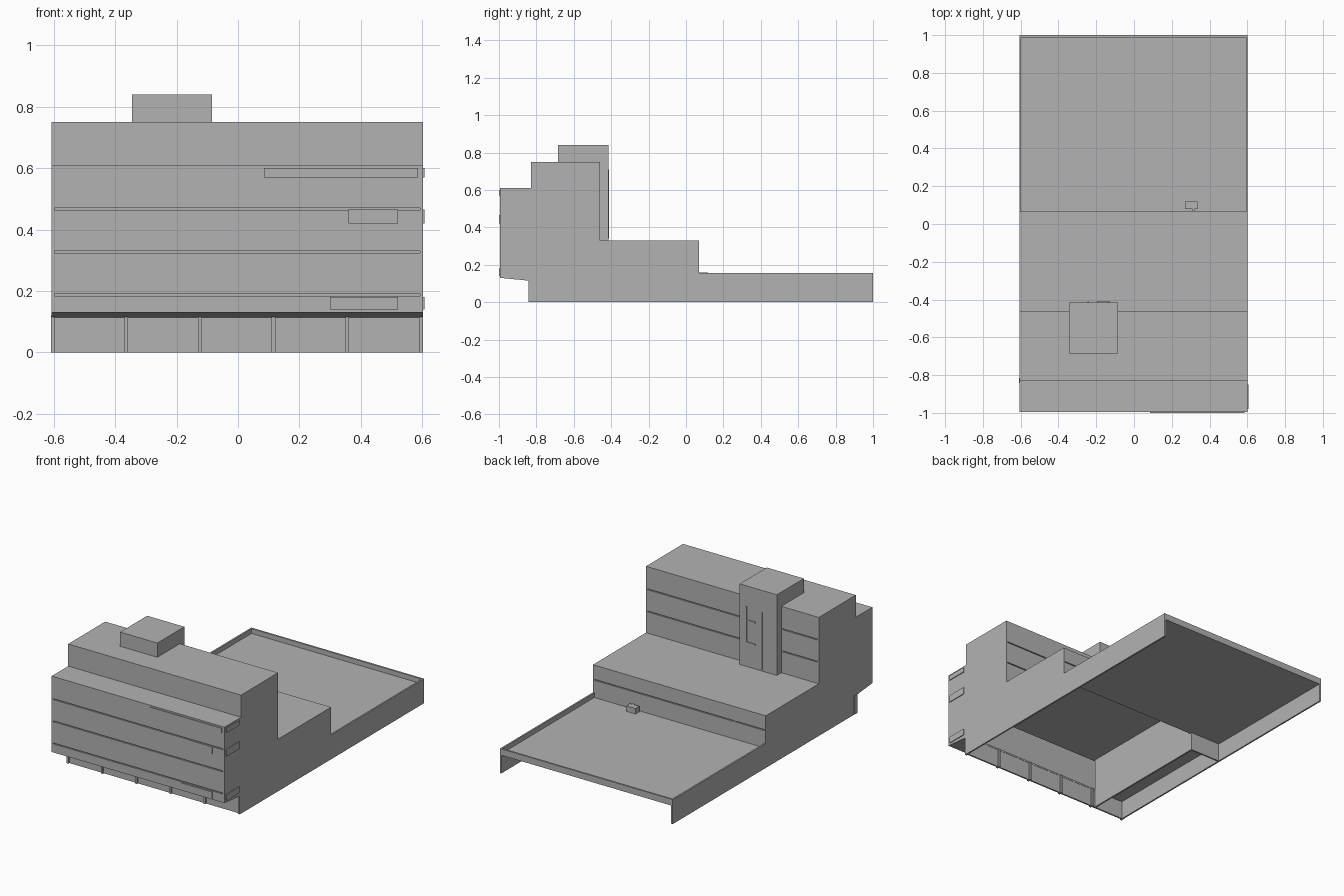
import bpy
import bmesh

cube = bpy.data.objects.get("Cube")
if cube:
    bpy.data.objects.remove(cube, do_unlink=True)

GREY = (0.45, 0.45, 0.45, 1)
grey = bpy.data.materials.new("plain_grey")
grey.use_nodes = True
grey.diffuse_color = GREY
for node in grey.node_tree.nodes:
    if node.type == 'BSDF_PRINCIPLED':
        node.inputs["Base Color"].default_value = GREY

LEFT, RIGHT = 0.602, -0.607   # outer faces of the side walls
FRONT, BACK = -0.995, 1.0
TOWER_BACK, PODIUM_BACK = -0.46, 0.07
SKIN = 0.01


def prism(name, outline, x0, x1):
    """Extrude a y-z outline from x0 to x1."""
    bm = bmesh.new()
    face = bm.faces.new([bm.verts.new((x0, y, z)) for y, z in outline])
    grown = bmesh.ops.extrude_face_region(bm, geom=[face])
    verts = [g for g in grown["geom"] if isinstance(g, bmesh.types.BMVert)]
    bmesh.ops.translate(bm, verts=verts, vec=(x1 - x0, 0, 0))
    bmesh.ops.recalc_face_normals(bm, faces=bm.faces)
    mesh = bpy.data.meshes.new(name)
    bm.to_mesh(mesh)
    bm.free()
    mesh.materials.append(grey)
    obj = bpy.data.objects.new(name, mesh)
    bpy.context.collection.objects.link(obj)
    return obj


def box(name, x, y, z):
    outline = [(y[0], z[0]), (y[1], z[0]), (y[1], z[1]), (y[0], z[1])]
    return prism(name, outline, x[0], x[1])


# Stepped side walls, standing on the ground
side = [(-0.84, 0), (BACK, 0), (BACK, 0.155), (PODIUM_BACK, 0.155),
        (PODIUM_BACK, 0.33), (TOWER_BACK, 0.33), (TOWER_BACK, 0.75),
        (-0.83, 0.75), (-0.83, 0.61), (FRONT, 0.61), (FRONT, 0.13), (-0.84, 0.115)]
prism("left_side_wall", side, LEFT - SKIN, LEFT)
prism("right_side_wall", side, RIGHT, RIGHT + SKIN)
inner = (RIGHT + SKIN, LEFT - SKIN)

# Roofs
box("tower_roof", inner, (-0.83, TOWER_BACK), (0.75 - SKIN, 0.75))
box("terrace_roof", inner, (FRONT, -0.83), (0.61 - SKIN, 0.61))
box("podium_roof", inner, (-0.83, PODIUM_BACK), (0.33 - SKIN, 0.33))
box("rear_deck", inner, (PODIUM_BACK - SKIN, BACK), (0.115, 0.125))
box("rear_parapet", inner, (BACK - 0.012, BACK), (0.115, 0.155))

# Set-back top storey and sloping underside of the overhang
box("top_storey_front", inner, (-0.83, -0.82), (0.6, 0.745))
prism("overhang_underside", [(FRONT, 0.13), (-0.82, 0.113), (-0.82, 0.123), (FRONT, 0.14)], *inner)


def banded_wall(name, y, outward, levels):
    """Wall made of storey panels parted by thin grooves."""
    depth = 0.007 * outward
    box(name + "_backing", inner, sorted((y - 2 * depth, y - depth)), (levels[0], levels[-1]))
    for low, high in zip(levels, levels[1:]):
        box(name + "_panel", inner, sorted((y - depth, y)), (low, high - 0.006))


banded_wall("front_facade", FRONT, -1, [0.13, 0.19, 0.33, 0.47, 0.61])
banded_wall("tower_rear", TOWER_BACK, 1, [0.33, 0.47, 0.61, 0.75])
banded_wall("podium_rear", PODIUM_BACK, 1, [0.115, 0.24, 0.33])

# Thin sign plates on the front and around the left corner
for x0, x1, z0, z1 in [(0.085, 0.585, 0.57, 0.6), (0.36, 0.52, 0.42, 0.465),
                       (0.30, 0.52, 0.14, 0.18)]:
    box("front_plate", (x0, x1), (FRONT - 0.005, FRONT), (z0, z1))
    box("side_plate", (LEFT, LEFT + 0.005), (-0.98, -0.85), (z0, z1))

# Ground storey: wall with regular columns
box("ground_front_wall", inner, (-0.832, -0.822), (0, 0.123))
for i in range(6):
    x = -0.603 + i * 0.2395
    box("front_column", (x - 0.006, x + 0.006), (-0.842, -0.814), (0, 0.12))

# Side passage under the podium
box("passage_wall", (-0.395, -0.385), (-0.82, PODIUM_BACK), (0, 0.32))
box("passage_ceiling", (RIGHT + SKIN, -0.395), (-0.82, PODIUM_BACK - 0.014), (0.115, 0.125))
box("passage_end_wall", (RIGHT + SKIN, -0.395), (PODIUM_BACK - SKIN, PODIUM_BACK), (0, 0.115))

# Stair core rising through the tower
core_back = -0.415
box("stair_core", (-0.345, -0.085), (-0.685, core_back), (0.33, 0.84))
box("core_strip", (-0.245, -0.237), (core_back, core_back + 0.004), (0.34, 0.70))
box("core_strip_upright", (-0.135, -0.128), (core_back, core_back + 0.004), (0.48, 0.71))
for z in (0.48, 0.62):
    box("core_ledge", (-0.195, -0.135), (core_back, core_back + 0.004), (z, z + 0.008))

# Small rooftop unit behind the podium
box("deck_unit", (0.27, 0.335), (0.08, 0.118), (0.125, 0.16))
box("deck_unit_link", (0.31, 0.32), (PODIUM_BACK, 0.08), (0.125, 0.16))
